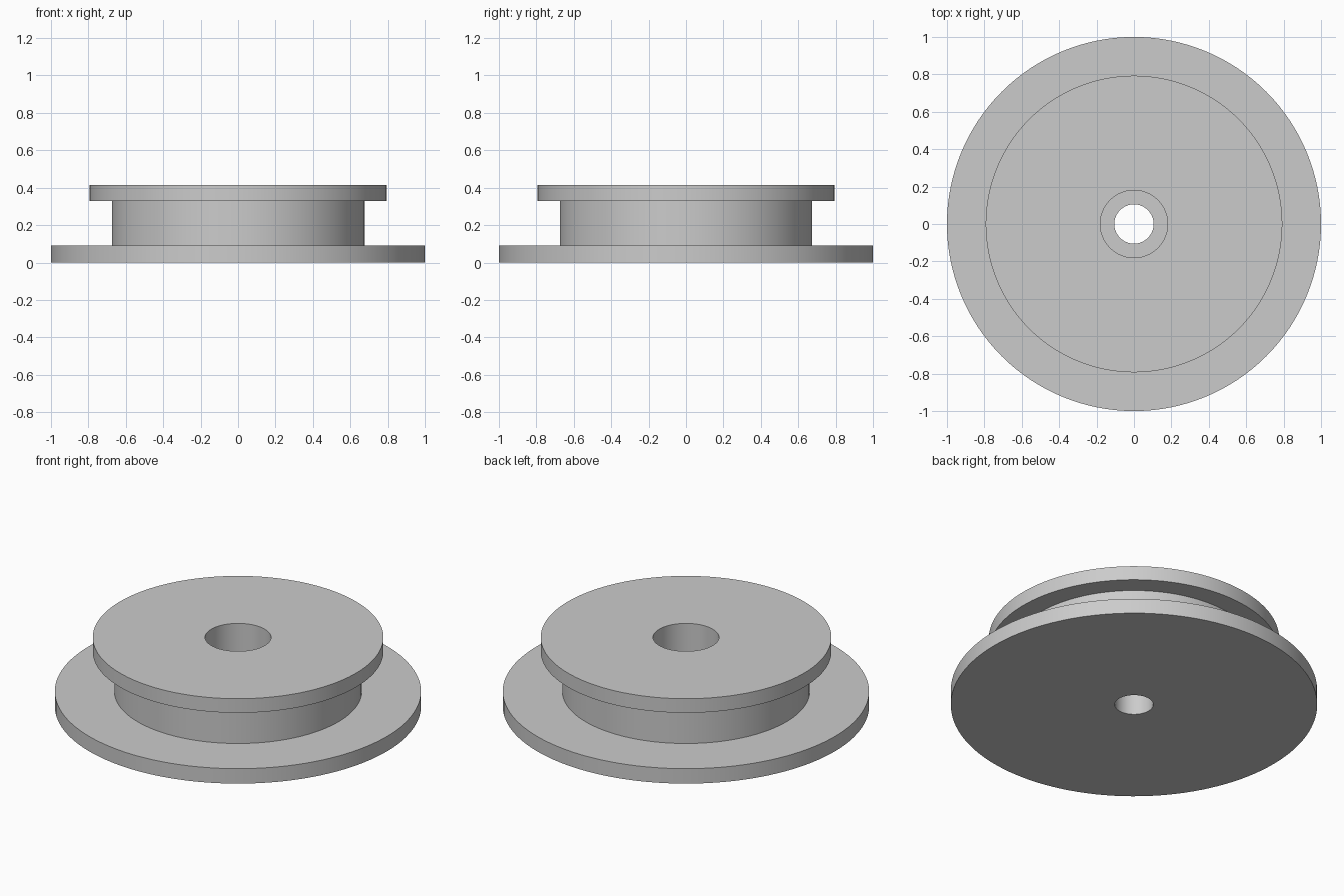
import bpy, bmesh, math

if "Cube" in bpy.data.objects:
    bpy.data.objects.remove(bpy.data.objects["Cube"], do_unlink=True)

SEGMENTS = 128

grey = bpy.data.materials.new("plain_grey")
grey.use_nodes = True
colour = (0.6, 0.6, 0.6, 1)
grey.diffuse_color = colour
grey.node_tree.nodes["Principled BSDF"].inputs["Base Color"].default_value = colour


def lathe(name, profile):
    """Spin a closed (radius, height) profile around the z axis."""
    bm = bmesh.new()
    verts = [bm.verts.new((r, 0, z)) for r, z in profile]
    edges = [bm.edges.new((a, b)) for a, b in zip(verts, verts[1:] + verts[:1])]
    bmesh.ops.spin(bm, geom=verts + edges, cent=(0, 0, 0), axis=(0, 0, 1),
                   angle=math.tau, steps=SEGMENTS, use_merge=True)
    bmesh.ops.remove_doubles(bm, verts=bm.verts, dist=0.0001)
    bmesh.ops.recalc_face_normals(bm, faces=bm.faces)
    mesh = bpy.data.meshes.new(name)
    bm.to_mesh(mesh)
    bm.free()
    mesh.materials.append(grey)
    obj = bpy.data.objects.new(name, mesh)
    bpy.context.collection.objects.link(obj)
    bpy.ops.object.select_all(action="DESELECT")
    obj.select_set(True)
    bpy.context.view_layer.objects.active = obj
    bpy.ops.object.shade_smooth_by_angle(angle=math.radians(30))
    return obj


# Wide base flange, narrower drum and upper flange with a stepped bore
base_top, drum_top, top = 0.09, 0.33, 0.415
base_r, drum_r, flange_r = 1.0, 0.675, 0.793
bore_r, socket_r, socket_floor = 0.105, 0.18, 0.18

lathe("flanged_spool", [
    (bore_r, 0), (base_r, 0), (base_r, base_top),
    (drum_r, base_top), (drum_r, drum_top),
    (flange_r, drum_top), (flange_r, top),
    (socket_r, top), (socket_r, socket_floor), (bore_r, socket_floor),
])
